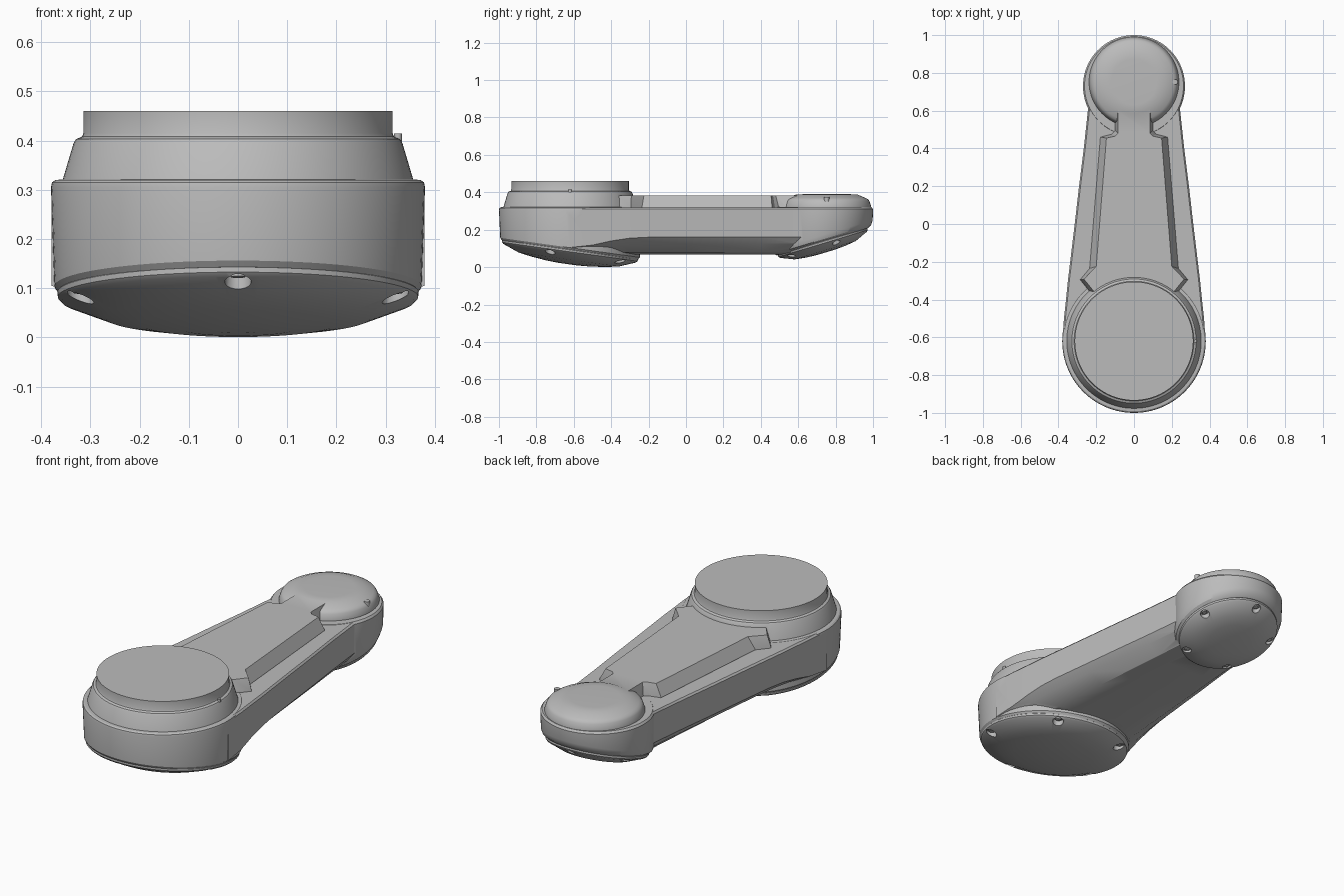
import bpy, bmesh
from math import sin, cos, tau, radians, atan
from mathutils import Matrix, Vector

cube = bpy.data.objects.get("Cube")
if cube:
    bpy.data.objects.remove(cube, do_unlink=True)

grey = bpy.data.materials.new("satin_grey")
grey.use_nodes = True
grey.diffuse_color = (0.5, 0.5, 0.5, 1)
grey.node_tree.nodes["Principled BSDF"].inputs["Base Color"].default_value = (0.5, 0.5, 0.5, 1)

SEG = 96
BIG_Y, SMALL_Y, DOME_Y = -0.62, 0.73, 0.752
# slope and centre height of the two tilted undersides
BIG_TILT, BIG_Z = -0.14, 0.092
SMALL_TILT, SMALL_Z = 0.30, 0.136


def finish(name, bm):
    bmesh.ops.recalc_face_normals(bm, faces=bm.faces)
    me = bpy.data.meshes.new(name)
    bm.to_mesh(me)
    bm.free()
    me.materials.append(grey)
    ob = bpy.data.objects.new(name, me)
    bpy.context.collection.objects.link(ob)
    return ob


def skin(bm, rings):
    """Join closed rings of equal length and cap both ends."""
    for a, b in zip(rings, rings[1:]):
        for i in range(len(a)):
            j = (i + 1) % len(a)
            bm.faces.new((a[i], a[j], b[j], b[i]))
    bm.faces.new(rings[0])
    bm.faces.new(rings[-1])


def lathe(name, profile, matrix, tilt=None):
    """Revolve (radius, z); with tilt, points marked 'rim' follow a sloped plane."""
    bm = bmesh.new()
    rings = []
    for r, z, *rim in profile:
        ring = []
        for i in range(SEG):
            a = tau * i / SEG
            lift = tilt * r * sin(a) if rim else 0
            ring.append(bm.verts.new((r * cos(a), r * sin(a), z + lift)))
        rings.append(ring)
    skin(bm, rings)
    bm.transform(matrix)
    return finish(name, bm)


def boolean(target, tool, operation):
    mod = target.modifiers.new(operation, 'BOOLEAN')
    mod.object, mod.operation, mod.solver = tool, operation, 'EXACT'
    bpy.context.view_layer.objects.active = target
    bpy.ops.object.modifier_apply(modifier=mod.name)
    bpy.data.objects.remove(tool, do_unlink=True)


def smooth(ob, angle=28):
    bpy.ops.object.select_all(action='DESELECT')
    ob.select_set(True)
    bpy.context.view_layer.objects.active = ob
    bpy.ops.object.shade_smooth_by_angle(angle=radians(angle))


def pegs(name, count, start, ring_r, r, z0, z1, matrix):
    """Short cylinders spaced round a circle."""
    bm = bmesh.new()
    for i in range(count):
        a = radians(start) + tau * i / count
        at = Vector((ring_r * cos(a), ring_r * sin(a), (z0 + z1) / 2))
        bmesh.ops.create_cone(bm, cap_ends=True, segments=20, radius1=r, radius2=r,
                              depth=z1 - z0, matrix=Matrix.Translation(at))
    bm.transform(matrix)
    return finish(name, bm)


def at(y, z=0.0, slope=0.0):
    return Matrix.Translation((0, y, z)) @ Matrix.Rotation(atan(slope), 4, 'X')


# Arm: lofted sections (y, half width, height of the lower wall edge)
stations = [(-0.62, 0.379, 0.105), (-0.5, 0.371, 0.118), (-0.4, 0.36, 0.14),
            (-0.3, 0.35, 0.155), (-0.2, 0.338, 0.16), (0, 0.314, 0.16),
            (0.2, 0.291, 0.16), (0.4, 0.266, 0.16), (0.64, 0.24, 0.16)]
bm = bmesh.new()
sections = []
for y, w, zc in stations:
    half = [(w - 0.008, 0.319), (w, 0.31), (w, zc), (0.9 * w, 0.6 * zc + 0.03),
            (0.68 * w, 0.078), (0.4 * w, 0.068)]
    loop = half + [(-x, z) for x, z in reversed(half)]
    sections.append([bm.verts.new((x, y, z)) for x, z in loop])
skin(bm, sections)
body = finish("arm_body", bm)

# Large hub with its stepped collar
big_hub = lathe("large_hub", [
    (0.364, BIG_Z, True), (0.373, BIG_Z + 0.012, True), (0.38, 0.305), (0.378, 0.315),
    (0.371, 0.32), (0.356, 0.321), (0.334, 0.395), (0.329, 0.403), (0.317, 0.408),
    (0.314, 0.415), (0.314, 0.46)], at(BIG_Y), BIG_TILT)

# Small hub and its shallow dome
small_hub = lathe("small_hub", [
    (0.245, SMALL_Z, True), (0.26, SMALL_Z + 0.012, True), (0.268, SMALL_Z + 0.035, True),
    (0.27, 0.31), (0.262, 0.3205)], at(SMALL_Y), SMALL_TILT)
dome = lathe("small_dome", [
    (0.238, 0.28), (0.238, 0.325), (0.229, 0.352), (0.222, 0.362), (0.21, 0.369),
    (0.165, 0.388), (0.12, 0.39)], at(DOME_Y))

# Raised deck with flared ends: base and top outlines, mirrored across x
base = [(0.10, 0.6), (0.10, 0.495), (0.12, 0.475), (0.178, 0.46),
        (0.235, -0.235), (0.285, -0.295), (0.225, -0.37), (0.15, -0.45)]
top = [(0.085, 0.6), (0.085, 0.48), (0.10, 0.465), (0.146, 0.455),
       (0.20, -0.225), (0.265, -0.292), (0.21, -0.36), (0.15, -0.45)]
bm = bmesh.new()
skin(bm, [[bm.verts.new((x, y, z)) for x, y in pts + [(-x, y) for x, y in reversed(pts)]]
          for pts, z in ((base, 0.29), (base, 0.322), (top, 0.383))])
deck = finish("raised_deck", bm)

for part in (big_hub, small_hub, dome, deck):
    boolean(body, part, 'UNION')
smooth(body)

# Tilted bottom covers with pocketed screws
covers = [
    ("large", at(BIG_Y, BIG_Z, BIG_TILT), -90, 0.336, 0.027,
     [(0.35, 0.02), (0.367, 0.0), (0.366, -0.01), (0.358, -0.018), (0.27, -0.052),
      (0.2, -0.064), (0.12, -0.073), (0.05, -0.077)]),
    ("small", at(SMALL_Y, SMALL_Z, SMALL_TILT), 90, 0.222, 0.022,
     [(0.235, 0.02), (0.25, 0.0), (0.249, -0.01), (0.242, -0.018), (0.17, -0.048),
      (0.11, -0.056), (0.05, -0.06)])]
for size, matrix, start, ring_r, r, profile in covers:
    cover = lathe(size + "_bottom_cover", profile, matrix)
    pockets = pegs("pockets", 5, start, ring_r, r, -0.008, -0.1, matrix)
    boolean(cover, pockets, 'DIFFERENCE')
    smooth(cover)
    smooth(pegs(size + "_cover_screws", 5, start, ring_r, r * 0.55, -0.016, 0.0, matrix))

# Small index pins on the left side of each collar
smooth(pegs("large_collar_pin", 1, 0, 0.325, 0.008, 0.38, 0.414, at(BIG_Y)))
smooth(pegs("small_dome_pin", 1, 0, 0.218, 0.014, 0.35, 0.374, at(DOME_Y)))
